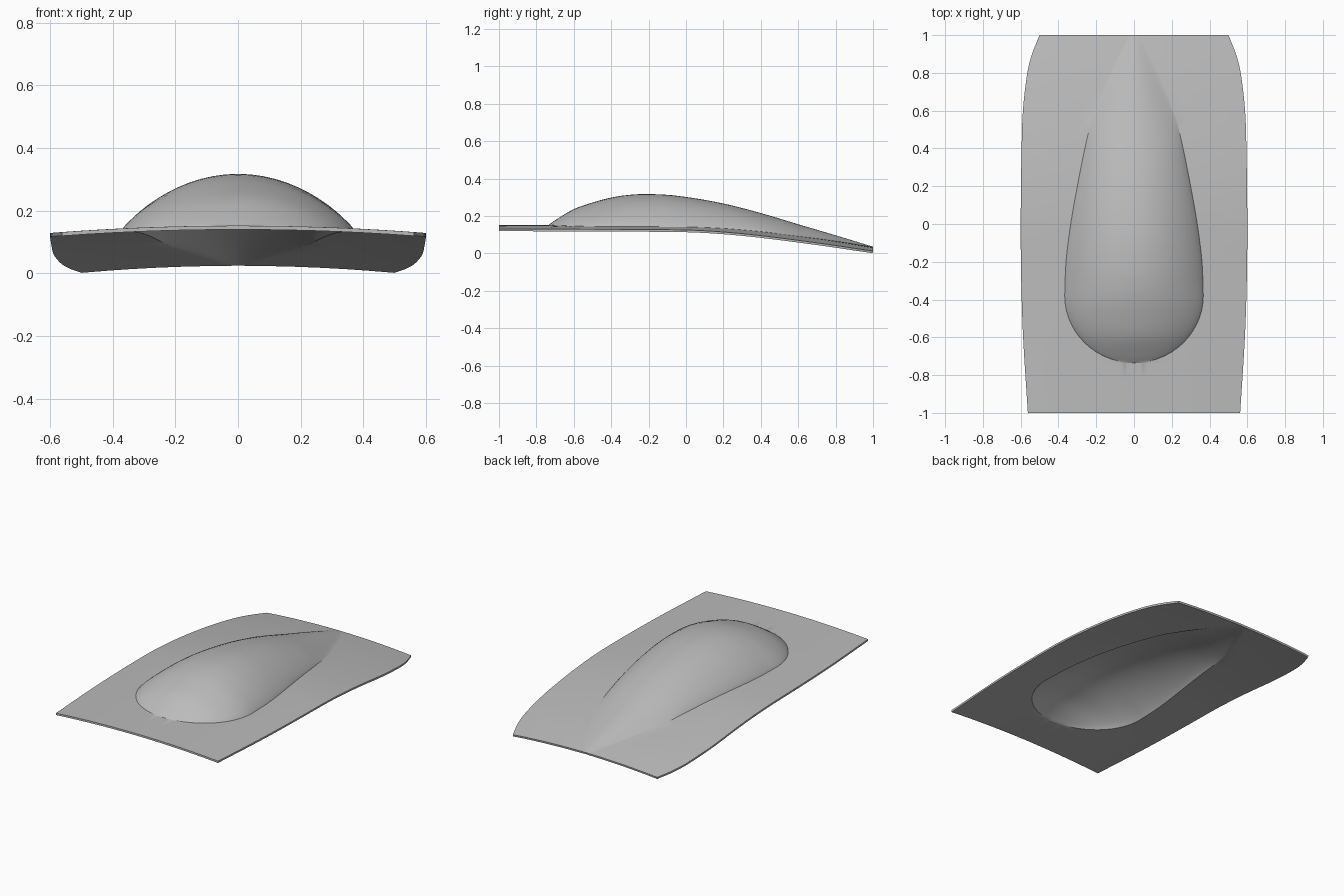
import bpy, bmesh, math

cube = bpy.data.objects.get("Cube")
if cube:
    bpy.data.objects.remove(cube, do_unlink=True)


def curve(points, v):
    """Smooth interpolation through (position, value) pairs."""
    n = len(points)
    v = min(max(v, points[0][0]), points[-1][0])
    i = next(k for k in range(n - 1) if v <= points[k + 1][0])

    def slope(k):
        a, b = points[max(k - 1, 0)], points[min(k + 1, n - 1)]
        return (b[1] - a[1]) / (b[0] - a[0])

    (x0, y0), (x1, y1) = points[i], points[i + 1]
    d = x1 - x0
    t = (v - x0) / d
    return (y0 * (1 + 2 * t) * (1 - t) ** 2 + y1 * t * t * (3 - 2 * t)
            + slope(i) * d * t * (1 - t) ** 2 - slope(i + 1) * d * t * t * (1 - t))


# Lengthwise profiles
SIDE = [(-1, .562), (-.6, .587), (-.3, .597), (0, .6), (.4, .595), (.6, .588),
        (.8, .565), (.9, .54), (1, .5)]
SPINE = [(-1, .152), (-.4, .152), (0, .149), (.2, .14), (.4, .122), (.6, .098),
         (.8, .07), (1, .036)]
BULGE = [(-.735, 0), (-.7, .025), (-.6, .085), (-.5, .12), (-.4, .147), (-.3, .162),
         (-.22, .166), (-.1, .163), (0, .153), (.2, .127), (.4, .094), (.6, .058),
         (.8, .027), (1, 0)]
TAPER = [(-.38, .367), (-.2, .36), (0, .335), (.2, .3), (.4, .26), (.56, .22),
         (.8, .125), (1, .03)]
NOSE, WIDEST = -.735, -.38


def bulge_width(y):
    if y >= WIDEST:
        return curve(TAPER, y)
    s = min((WIDEST - y) / (WIDEST - NOSE), 1)
    return max(.367 * math.sqrt(1 - s * s), .07)


def base_height(x, y):
    return curve(SPINE, y) - (.065 + .025 * max(y, 0)) * x * x


def row(y):
    """Points across the panel: flat side, bulge, flat side."""
    w, side = bulge_width(y), curve(SIDE, y)
    blend = min(max((y - .4) / .5, 0), 1)
    power = .85 + .75 * blend
    flat = [w + (side - w) * k / 6 for k in range(1, 7)]
    dome = [math.sin(math.pi / 2 * k / 14) for k in range(-14, 15)]
    pts = [(-x, 0) for x in reversed(flat)]
    pts += [(t * w, curve(BULGE, y) * max(1 - t * t, 0) ** power) for t in dome]
    pts += [(x, 0) for x in flat]
    return [(x, y, base_height(x, y) + h) for x, h in pts]


# Row positions, closer together around the rounded nose
rows = [-1, -.91, -.82]
rows += [WIDEST + (NOSE - WIDEST) * math.cos(math.pi / 2 * k / 14) for k in range(14)]
rows += [WIDEST + (1 - WIDEST) * k / 36 for k in range(37)]

# Panel with the teardrop bulge
bm = bmesh.new()
grid = [[bm.verts.new(p) for p in row(y)] for y in rows]
for a, b in zip(grid, grid[1:]):
    for k in range(len(a) - 1):
        bm.faces.new((a[k], a[k + 1], b[k + 1], b[k]))
mesh = bpy.data.meshes.new("bulged_panel")
bm.to_mesh(mesh)
bm.free()
panel = bpy.data.objects.new("bulged_panel", mesh)
bpy.context.collection.objects.link(panel)

# Single grey finish
grey = bpy.data.materials.new("plain_grey")
grey.use_nodes = True
colour = (.5, .5, .5, 1)
grey.diffuse_color = colour
grey.node_tree.nodes["Principled BSDF"].inputs["Base Color"].default_value = colour
mesh.materials.append(grey)

# Sheet thickness and smooth shading with a crease round the bulge
shell = panel.modifiers.new("sheet_thickness", 'SOLIDIFY')
shell.thickness = .012
shell.offset = -1
bpy.ops.object.select_all(action='DESELECT')
panel.select_set(True)
bpy.context.view_layer.objects.active = panel
bpy.ops.object.modifier_apply(modifier=shell.name)
bpy.ops.object.shade_smooth_by_angle(angle=math.radians(25))
